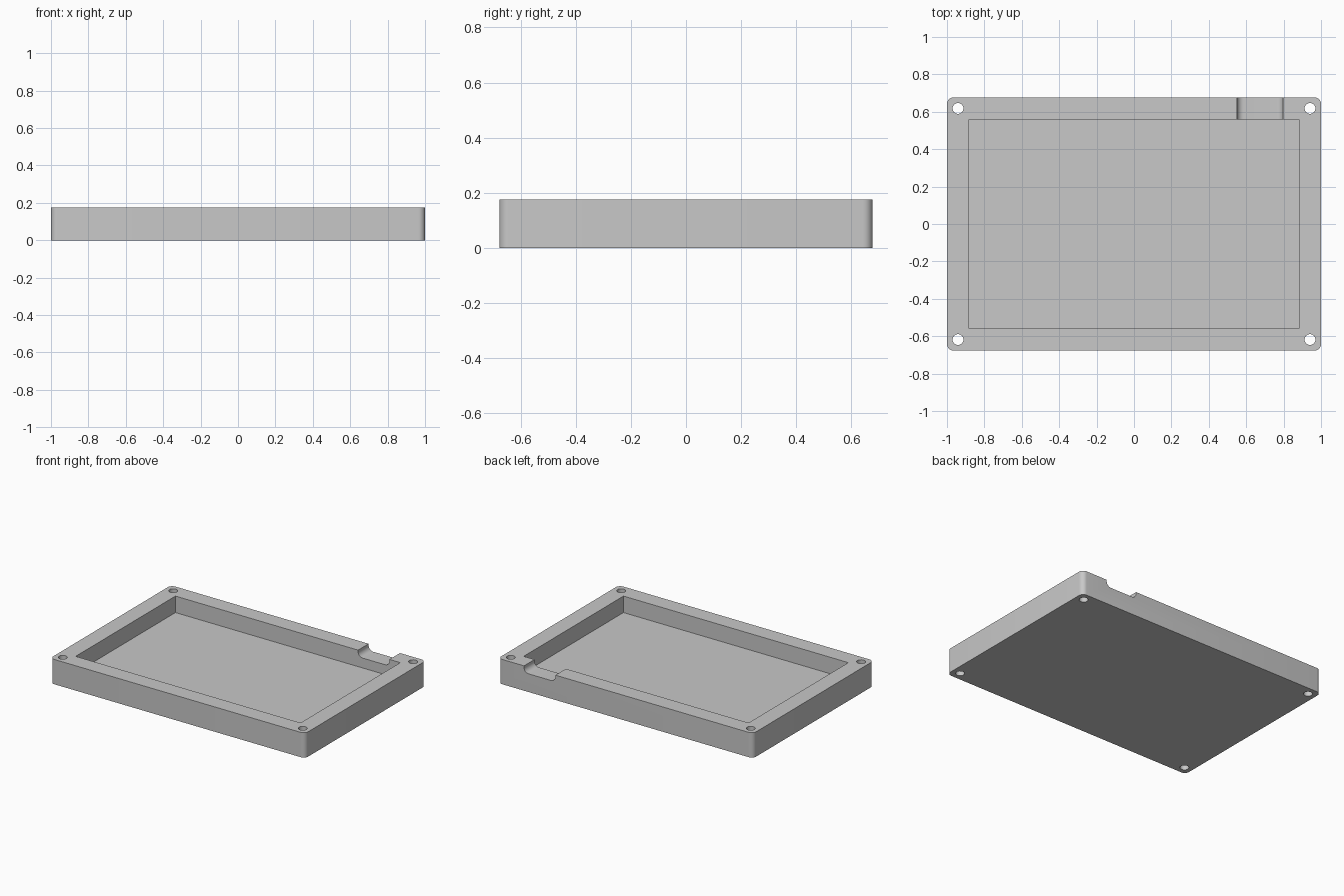
import bpy, bmesh
from math import sin, cos, pi, radians
from mathutils import Matrix, Vector

cube = bpy.data.objects.get("Cube")
if cube:
    bpy.data.objects.remove(cube, do_unlink=True)

WIDTH, DEPTH, HEIGHT = 2.0, 1.354, 0.176
WALL, FLOOR = 0.118, 0.059
HOLE_INSET, HOLE_RADIUS = 0.059, 0.029
NOTCH_X, NOTCH_WIDTH, NOTCH_FLOOR = 0.674, 0.246, 0.129
ROUNDING = 0.035

grey = bpy.data.materials.new("plain grey")
grey.use_nodes = True
colour = (0.58, 0.58, 0.58, 1)
grey.diffuse_color = colour
grey.node_tree.nodes["Principled BSDF"].inputs["Base Color"].default_value = colour


def rounded_rectangle(width, depth, radius, steps=8):
    """Outline centred on the origin, counter-clockwise."""
    if radius == 0:
        steps = 0
    points = []
    for i, (sx, sy) in enumerate([(1, 1), (-1, 1), (-1, -1), (1, -1)]):
        for s in range(steps + 1):
            a = i * pi / 2 + (s / steps * pi / 2 if steps else 0)
            points.append((sx * (width / 2 - radius) + radius * cos(a),
                           sy * (depth / 2 - radius) + radius * sin(a)))
    return points


def prism(name, outline, height, matrix):
    """Extrude an outline upward, then place it."""
    bm = bmesh.new()
    base = bm.faces.new([bm.verts.new((x, y, 0)) for x, y in outline])
    top = bmesh.ops.extrude_face_region(bm, geom=[base])["geom"]
    bmesh.ops.translate(bm, vec=(0, 0, height),
                        verts=[g for g in top if isinstance(g, bmesh.types.BMVert)])
    bmesh.ops.transform(bm, matrix=matrix, verts=bm.verts)
    bmesh.ops.recalc_face_normals(bm, faces=bm.faces)
    mesh = bpy.data.meshes.new(name)
    bm.to_mesh(mesh)
    bm.free()
    mesh.materials.append(grey)
    obj = bpy.data.objects.new(name, mesh)
    bpy.context.collection.objects.link(obj)
    return obj


def cut(target, cutter):
    """Subtract the cutter from the target and discard it."""
    cutter.hide_render = True
    mod = target.modifiers.new("cut", "BOOLEAN")
    mod.operation = "DIFFERENCE"
    mod.solver = "EXACT"
    mod.object = cutter
    bpy.context.view_layer.objects.active = target
    bpy.ops.object.modifier_apply(modifier=mod.name)
    bpy.data.objects.remove(cutter, do_unlink=True)


# Tray body with rounded vertical corners
tray = prism("tray", rounded_rectangle(WIDTH, DEPTH, ROUNDING), HEIGHT, Matrix())

# Sharp-cornered pocket
pocket = rounded_rectangle(WIDTH - 2 * WALL, DEPTH - 2 * WALL, 0)
cut(tray, prism("pocket_cutter", pocket, HEIGHT, Matrix.Translation((0, 0, FLOOR))))

# Through holes in the four corners
hole = [(HOLE_RADIUS * cos(i * pi / 16), HOLE_RADIUS * sin(i * pi / 16)) for i in range(32)]
for sx in (-1, 1):
    for sy in (-1, 1):
        place = Vector((sx * (WIDTH / 2 - HOLE_INSET), sy * (DEPTH / 2 - HOLE_INSET), -0.1))
        cut(tray, prism("hole_cutter", hole, 0.4, Matrix.Translation(place)))

# Cable notch with rounded lower corners through the back wall
notch_height = 0.2
notch = rounded_rectangle(NOTCH_WIDTH, notch_height, ROUNDING)
place = Matrix.Translation((NOTCH_X, DEPTH / 2 + 0.1, NOTCH_FLOOR + notch_height / 2))
cut(tray, prism("notch_cutter", notch, WALL + 0.15, place @ Matrix.Rotation(radians(90), 4, "X")))

# Smooth the curved walls, keep the edges crisp
bpy.ops.object.select_all(action="DESELECT")
tray.select_set(True)
bpy.context.view_layer.objects.active = tray
bpy.ops.object.shade_smooth_by_angle(angle=radians(30))
